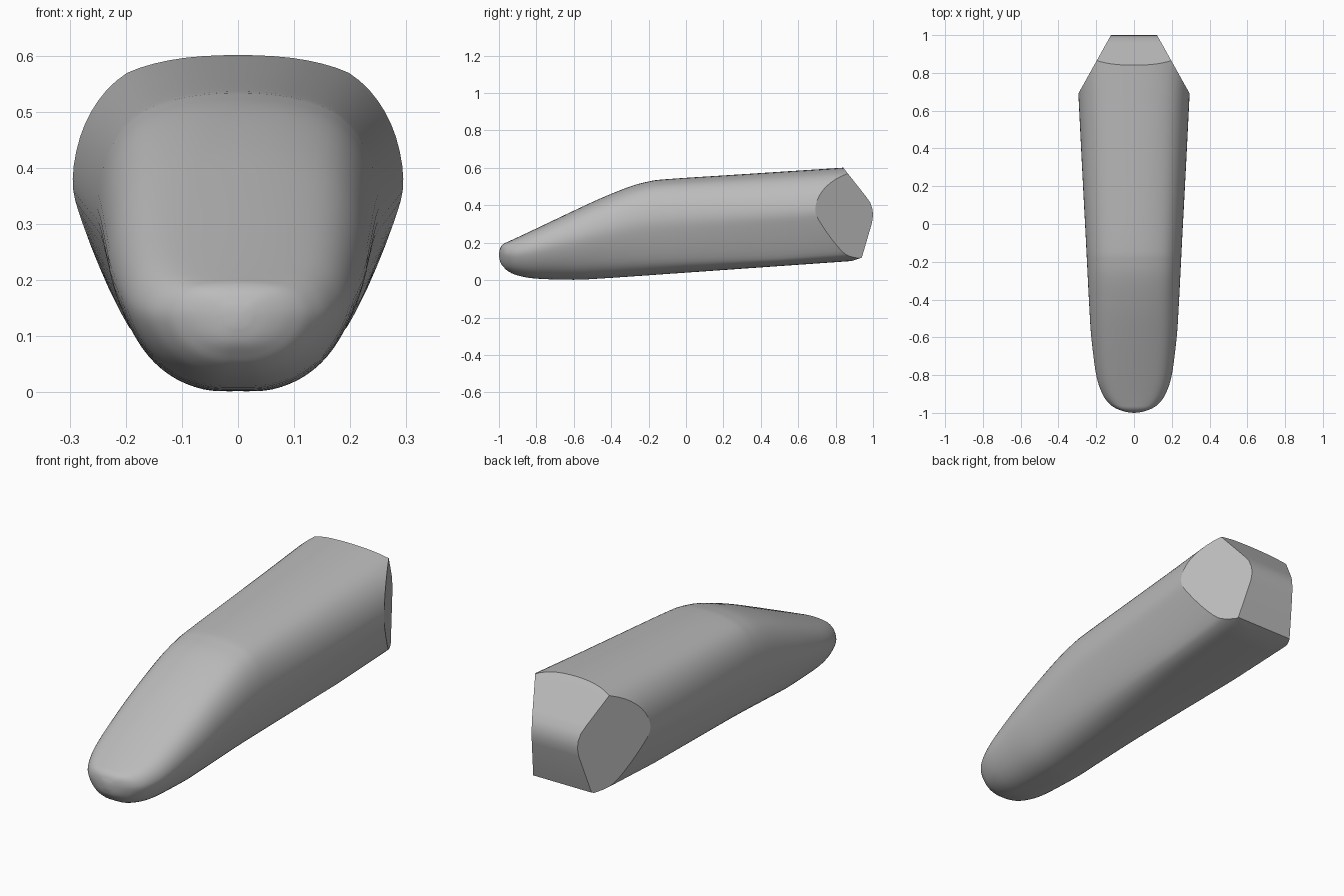
import bpy, bmesh, math
from mathutils import Vector

old = bpy.data.objects.get("Cube")
if old:
    bpy.data.objects.remove(old, do_unlink=True)

mat = bpy.data.materials.new("plain_grey")
mat.use_nodes = True
GREY = (0.5, 0.5, 0.5, 1)
mat.diffuse_color = GREY
mat.node_tree.nodes["Principled BSDF"].inputs["Base Color"].default_value = GREY

# Stations along the body: y, bottom z, top z, half width
STATIONS = [
    (-0.998, 0.115, 0.155, 0.025), (-0.99, 0.09, 0.178, 0.06),
    (-0.975, 0.07, 0.194, 0.098), (-0.95, 0.047, 0.206, 0.132),
    (-0.9, 0.025, 0.229, 0.167), (-0.8, 0.008, 0.276, 0.2),
    (-0.6, 0.002, 0.371, 0.226), (-0.45, 0.009, 0.44, 0.236),
    (-0.3, 0.019, 0.5, 0.244), (-0.2, 0.026, 0.527, 0.249),
    (-0.1, 0.033, 0.54, 0.254), (0.3, 0.061, 0.566, 0.275),
    (0.7, 0.089, 0.592, 0.295), (1.1, 0.117, 0.618, 0.314)]

# Half cross-sections, bottom centre to top centre, in unit width and height
NOSE = [(0, 0), (0.27, 0.01), (0.53, 0.08), (0.75, 0.21), (0.92, 0.4),
        (1, 0.6), (0.93, 0.79), (0.74, 0.92), (0.42, 0.98), (0, 1)]
TAIL = [(0, 0), (0.34, 0.005), (0.58, 0.035), (0.72, 0.12), (0.93, 0.41),
        (1, 0.58), (0.92, 0.77), (0.72, 0.91), (0.41, 0.98), (0, 1)]


def spline(points, before, after, steps):
    """Catmull-Rom curve through points with given outer neighbours."""
    p = [Vector(q) for q in [before] + points + [after]]
    out = []
    for a, b, c, d in zip(p, p[1:], p[2:], p[3:]):
        for i in range(steps):
            t = i / steps
            out.append(0.5 * (2 * b + (c - a) * t + (2 * a - 5 * b + 4 * c - d) * t * t
                              + (3 * b - a - 3 * c + d) * t ** 3))
    return out + [p[-2]]


def ring(blend):
    """Closed unit outline between the nose and tail sections."""
    pts = [tuple(Vector(a).lerp(Vector(b), blend)) for a, b in zip(NOSE, TAIL)]
    half = spline(pts, (-pts[1][0], pts[1][1]), (-pts[-2][0], pts[-2][1]), 4)
    return half + [Vector((-q.x, q.y)) for q in half[-2:0:-1]]


# Lofted body
bm = bmesh.new()
loops = []
for y, low, high, width in spline(STATIONS, STATIONS[0], STATIONS[-1], 4):
    blend = min(max((y + 0.7) / 1.2, 0), 1)
    loops.append([bm.verts.new((q.x * width, y, low + q.y * (high - low)))
                  for q in ring(blend)])
for a, b in zip(loops, loops[1:]):
    for i in range(len(a)):
        j = (i + 1) % len(a)
        bm.faces.new((a[i], a[j], b[j], b[i]))
tip = bm.verts.new((0, -1, 0.136))
for i in range(len(loops[0])):
    bm.faces.new((tip, loops[0][(i + 1) % len(loops[0])], loops[0][i]))
bm.faces.new(loops[-1])
bmesh.ops.recalc_face_normals(bm, faces=bm.faces[:])


def slice_off(point, normal):
    """Cut away everything beyond a plane and close the cut."""
    res = bmesh.ops.bisect_plane(
        bm, geom=bm.verts[:] + bm.edges[:] + bm.faces[:], dist=1e-6,
        plane_co=point, plane_no=normal, clear_outer=True)
    edges = [e for e in res["geom_cut"] if isinstance(e, bmesh.types.BMEdge)]
    bmesh.ops.holes_fill(bm, edges=edges, sides=0)


# Curved back end: one cut for each segment of its side outline
BACK = [(0.84, 0.602), (0.96, 0.45), (0.985, 0.415), (0.997, 0.38), (1, 0.345),
        (0.994, 0.305), (0.94, 0.12), (0.88, 0.1)]
for (y0, z0), (y1, z1) in zip(BACK, BACK[1:]):
    slice_off((0, y0, z0), Vector((0, z0 - z1, y1 - y0)).normalized())

# Slanted corners on both sides of the back end
for side in (-1, 1):
    slice_off((side * 0.122, 1, 0), Vector((side * 0.31, 0.173, 0)).normalized())

bmesh.ops.recalc_face_normals(bm, faces=bm.faces[:])
mesh = bpy.data.meshes.new("body")
bm.to_mesh(mesh)
bm.free()
mesh.materials.append(mat)
body = bpy.data.objects.new("body", mesh)
bpy.context.collection.objects.link(body)
bpy.context.view_layer.objects.active = body
body.select_set(True)
bpy.ops.object.shade_smooth_by_angle(angle=math.radians(29))
